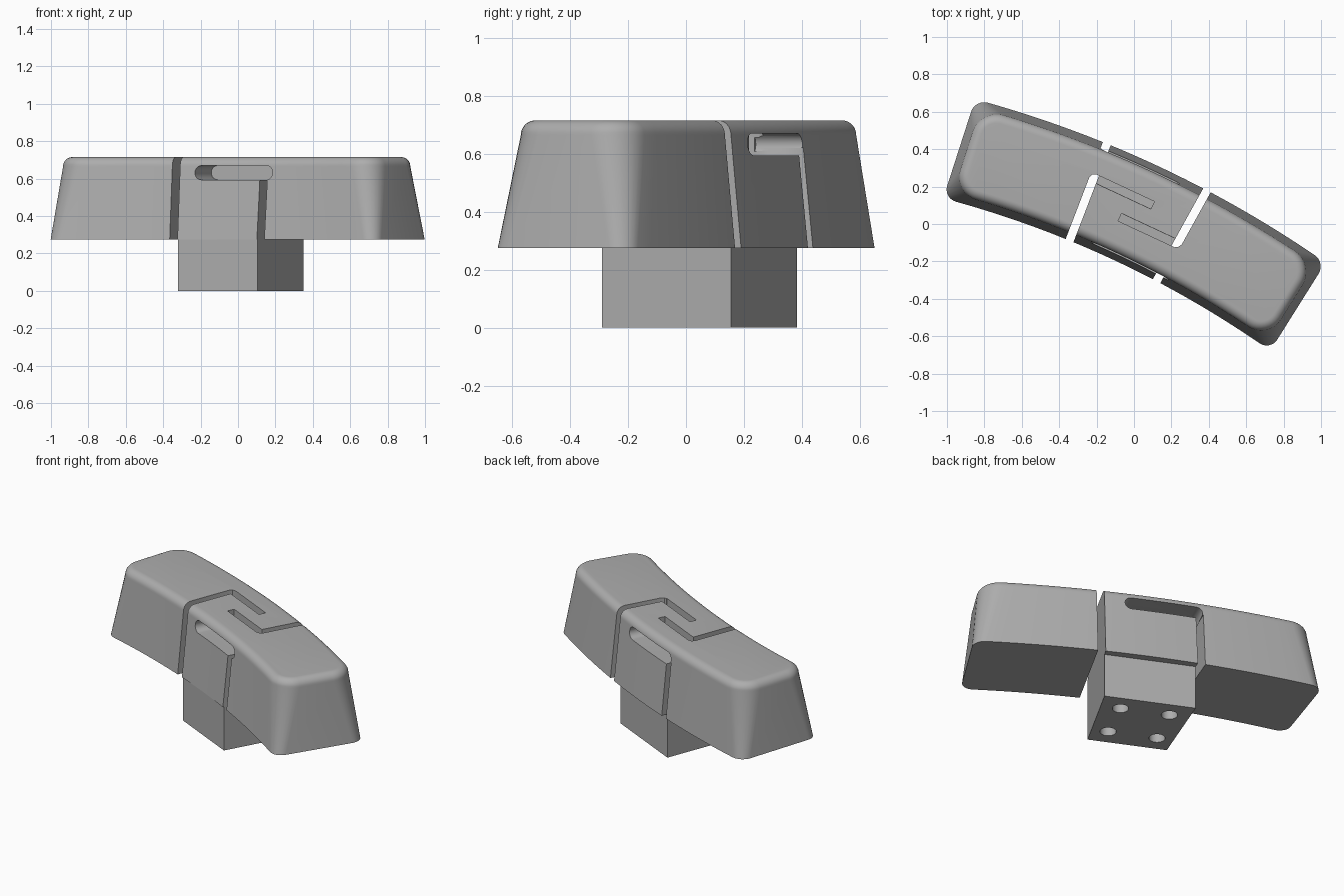
import bpy, bmesh, math
from mathutils import Matrix, Vector

cube = bpy.data.objects.get("Cube")
if cube:
    bpy.data.objects.remove(cube, do_unlink=True)

grey = bpy.data.materials.new("plain_grey")
grey.use_nodes = True
COLOUR = (0.42, 0.42, 0.42, 1)
grey.diffuse_color = COLOUR
grey.node_tree.nodes["Principled BSDF"].inputs["Base Color"].default_value = COLOUR

# Local frame: u runs along the bar, v across it
FRAME = Matrix.Rotation(math.radians(-25), 4, 'Z') @ Matrix.Translation((-0.018, 0, 0))
BASE, SHOULDER, FILLET = 0.275, 0.665, 0.05


def loft(name, rings):
    """Skin equal-length rings of local points and cap both ends."""
    bm = bmesh.new()
    loops = [[bm.verts.new(FRAME @ Vector(p)) for p in ring] for ring in rings]
    n = len(loops[0])
    for a, b in zip(loops, loops[1:]):
        for i in range(n):
            j = (i + 1) % n
            bm.faces.new((a[i], a[j], b[j], b[i]))
    bm.faces.new(loops[0])
    bm.faces.new(loops[-1])
    bmesh.ops.recalc_face_normals(bm, faces=bm.faces)
    mesh = bpy.data.meshes.new(name)
    bm.to_mesh(mesh)
    bm.free()
    mesh.materials.append(grey)
    obj = bpy.data.objects.new(name, mesh)
    bpy.context.collection.objects.link(obj)
    return obj


def plan_prism(name, pts, z0, z1):
    return loft(name, [[(u, v, z) for u, v in pts] for z in (z0, z1)])


def side_prism(name, pts, v0, v1):
    return loft(name, [[(u, v, z) for u, z in pts] for v in (v0, v1)])


def activate(obj):
    bpy.ops.object.select_all(action='DESELECT')
    obj.select_set(True)
    bpy.context.view_layer.objects.active = obj


def cut(obj, cutter):
    cutter.hide_render = True
    mod = obj.modifiers.new("cut", 'BOOLEAN')
    mod.operation, mod.solver, mod.object = 'DIFFERENCE', 'EXACT', cutter
    activate(obj)
    bpy.ops.object.modifier_apply(modifier=mod.name)
    bpy.data.objects.remove(cutter, do_unlink=True)


# Bowed bar outline with rounded corners
def bar_ring(inset, radius, z):
    def back(u):
        return 0.335 - inset - u * u / 12

    def front(u):
        return -0.22 + inset - u * u / 10.8

    def end(v):
        return 1.003 - inset + 0.125 * v

    def corner(edge, sign):
        u = 1.0
        for _ in range(8):
            u = end(edge(u))
        c = Vector((u, edge(u)))
        p = Vector((end(c.y - sign * radius), c.y - sign * radius))
        q = Vector((u - radius, edge(u - radius)))
        arc = []
        for i in range(9):
            t = i / 8
            a, b, d = (1 - t) ** 2, 1.414 * t * (1 - t), t * t
            arc.append((p * a + c * b + q * d) / (a + b + d))
        return arc

    top, low = corner(back, 1), corner(front, -1)
    ub, uf = top[-1].x, low[-1].x
    steps = [1 - i / 12 for i in range(1, 24)]
    pts = [tuple(p) for p in top]
    pts += [(ub * s, back(ub * s)) for s in steps]
    pts += [(-p.x, p.y) for p in reversed(top)]
    pts += [(-p.x, p.y) for p in low]
    pts += [(-uf * s, front(uf * s)) for s in steps]
    pts += [tuple(p) for p in reversed(low)]
    return [(u, v, z) for u, v in pts]


rings = [bar_ring(0, 0.07, BASE)]
for i in range(9):
    a = math.pi / 2 * i / 8
    shrink = FILLET * (1 - math.cos(a))
    rings.append(bar_ring(0.04 + shrink, 0.13 - shrink, SHOULDER + FILLET * math.sin(a)))
bar = loft("curved_bar", rings)


# Half width of the middle block, widening to the back
def half(v):
    return 0.25 + 0.07 * v


GAP, HALF_SLOT = 0.045, 0.022
for s in (-1, 1):
    vc = 0.067 - s * 0.066
    tip = vc - s * HALF_SLOT
    # Full-height gap with a rounded inner corner
    v_out, v_soft = s * 0.6, tip + s * 0.03
    pts = [(s * half(v_out), v_out), (s * (half(v_out) + GAP), v_out),
           (s * (half(v_soft) + GAP), v_soft),
           (s * (half(tip) + GAP - 0.01), tip + s * 0.009),
           (s * (half(tip) + GAP - 0.03), tip), (s * half(tip), tip)]
    cut(bar, plan_prism("gap_cutter", pts, 0, 1))
    # Gap under the roof on the opposite wall
    v_in, v_far = tip + s * 0.04, -s * 0.6
    pts = [(s * half(v_in), v_in), (s * (half(v_in) + GAP), v_in),
           (s * (half(v_far) + GAP), v_far), (s * half(v_far), v_far)]
    cut(bar, plan_prism("lower_gap_cutter", pts, 0, 0.62))
    # Slot along the roof
    u0, u1 = s * 0.27, -s * 0.066
    pts = [(u0, vc - HALF_SLOT), (u1, vc - HALF_SLOT),
           (u1, vc + HALF_SLOT), (u0, vc + HALF_SLOT)]
    cut(bar, plan_prism("roof_slot_cutter", pts, 0.63, 1))
    # Round-ended window under the roof arm
    r, zc = 0.038, 0.632
    pts = []
    for uc, start in ((0.312 - r, -90), (-0.15 + r, 90)):
        for i in range(13):
            a = math.radians(start + 15 * i)
            pts.append((s * (uc + r * math.cos(a)), zc + r * math.sin(a)))
    cut(bar, side_prism("window_cutter", pts, vc + s * (HALF_SLOT - 0.001), -s * 0.6))

# Stem with four peg holes underneath
V0, V1 = -0.218, 0.289
stem = plan_prism("stem", [(-half(V0), V0), (half(V0), V0), (half(V1), V1), (-half(V1), V1)],
                  0, BASE)
for su in (-1, 1):
    for sv in (-1, 1):
        ring = [(su * 0.145 + 0.047 * math.cos(math.tau * i / 32),
                 0.037 + sv * 0.137 + 0.047 * math.sin(math.tau * i / 32)) for i in range(32)]
        cut(stem, plan_prism("peg_hole_cutter", ring, -0.1, 0.15))

for obj in (bar, stem):
    activate(obj)
    bpy.ops.object.shade_smooth_by_angle(angle=math.radians(30))
